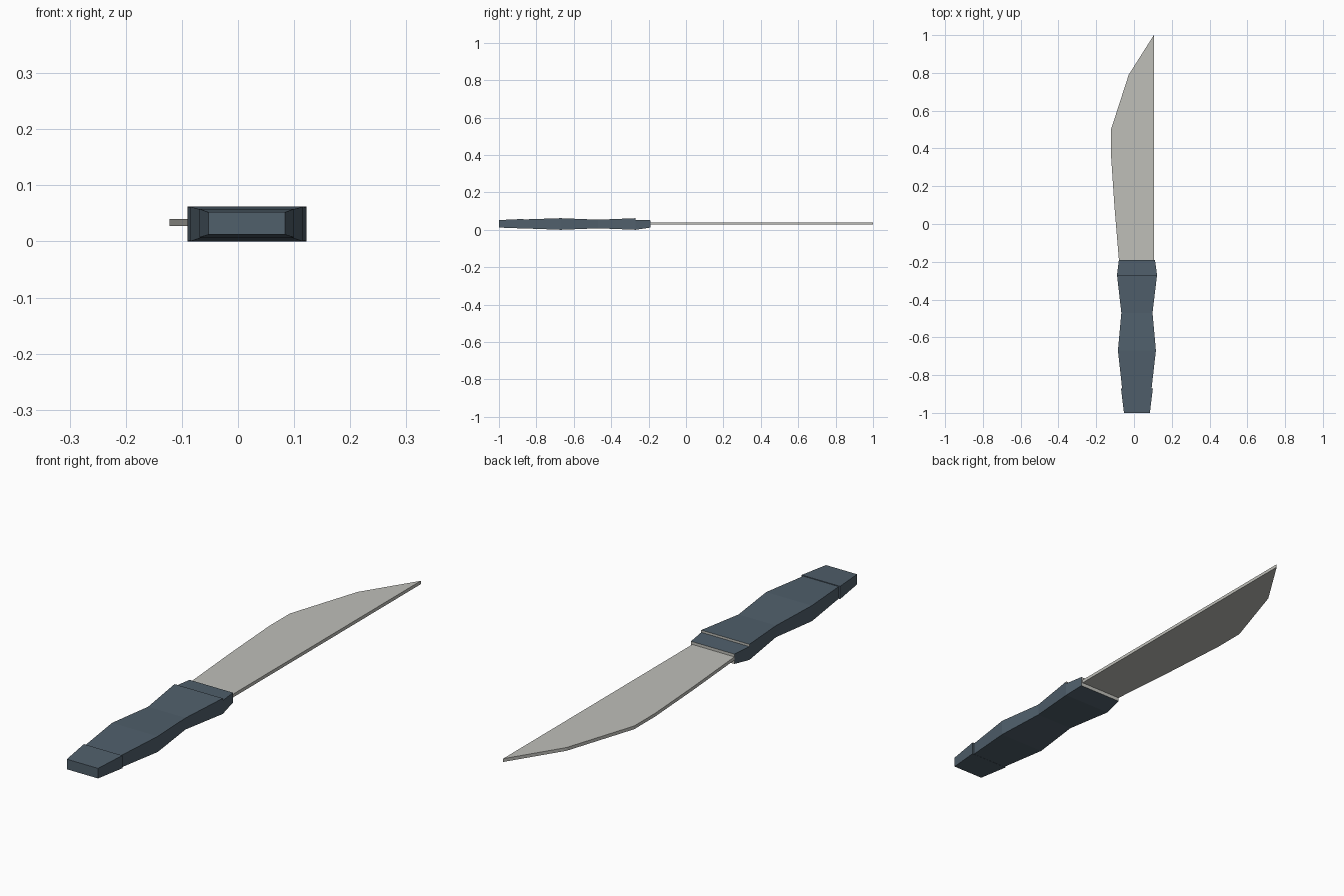
import bpy, bmesh

if "Cube" in bpy.data.objects:
    bpy.data.objects.remove(bpy.data.objects["Cube"])


def material(name, rgb):
    m = bpy.data.materials.new(name)
    m.diffuse_color = (*rgb, 1)
    m.use_nodes = True
    m.node_tree.nodes["Principled BSDF"].inputs["Base Color"].default_value = m.diffuse_color
    return m


steel = material("pale steel", (0.52, 0.52, 0.485))
slate = material("slate blue", (0.080, 0.115, 0.148))


def finish(name, bm, mats):
    bmesh.ops.recalc_face_normals(bm, faces=bm.faces)
    # front-facing ends of the grip parts show pale steel
    if len(mats) > 1:
        for f in bm.faces:
            f.material_index = 1 if f.normal.y > 0.9 else 0
    me = bpy.data.meshes.new(name)
    bm.to_mesh(me)
    bm.free()
    for m in mats:
        me.materials.append(m)
    ob = bpy.data.objects.new(name, me)
    bpy.context.collection.objects.link(ob)
    return ob


def loft(name, sections, mats):
    """Rectangular sections (y, x0, x1, z0, z1) joined along y."""
    bm = bmesh.new()
    rings = [[bm.verts.new(p) for p in ((a, y, c), (b, y, c), (b, y, d), (a, y, d))]
             for y, a, b, c, d in sections]
    for r, s in zip(rings, rings[1:]):
        for i in range(4):
            j = (i + 1) % 4
            bm.faces.new((r[i], r[j], s[j], s[i]))
    bm.faces.new(rings[0])
    bm.faces.new(rings[-1])
    return finish(name, bm, mats)


# Blade: flat outline extruded to its thickness
outline = [(0.105, -0.21), (0.105, 1.0), (-0.028, 0.79), (-0.122, 0.5),
           (-0.122, 0.37), (-0.104, 0.1), (-0.08, -0.19), (-0.08, -0.21)]
bm = bmesh.new()
base = bm.faces.new([bm.verts.new((x, y, 0.027)) for x, y in outline])
top = bmesh.ops.extrude_face_region(bm, geom=[base])
bmesh.ops.translate(bm, vec=(0, 0, 0.013),
                    verts=[v for v in top["geom"] if isinstance(v, bmesh.types.BMVert)])
finish("blade", bm, [steel])

# Bolster between blade and grip
loft("bolster", [(-0.27, -0.09, 0.122, 0.0, 0.053),
                 (-0.19, -0.08, 0.111, 0.012, 0.051)], [slate, steel])

# Wavy grip
loft("grip", [(-0.88, -0.062, 0.092, 0.008, 0.055),
              (-0.67, -0.085, 0.116, 0.0, 0.062),
              (-0.47, -0.067, 0.098, 0.008, 0.054),
              (-0.27, -0.09, 0.122, 0.0, 0.062)], [slate, steel])

# Butt cap, slightly wider than the grip's end
loft("butt_cap", [(-1.0, -0.053, 0.084, 0.012, 0.052),
                  (-0.87, -0.069, 0.1, 0.007, 0.058)], [slate])
